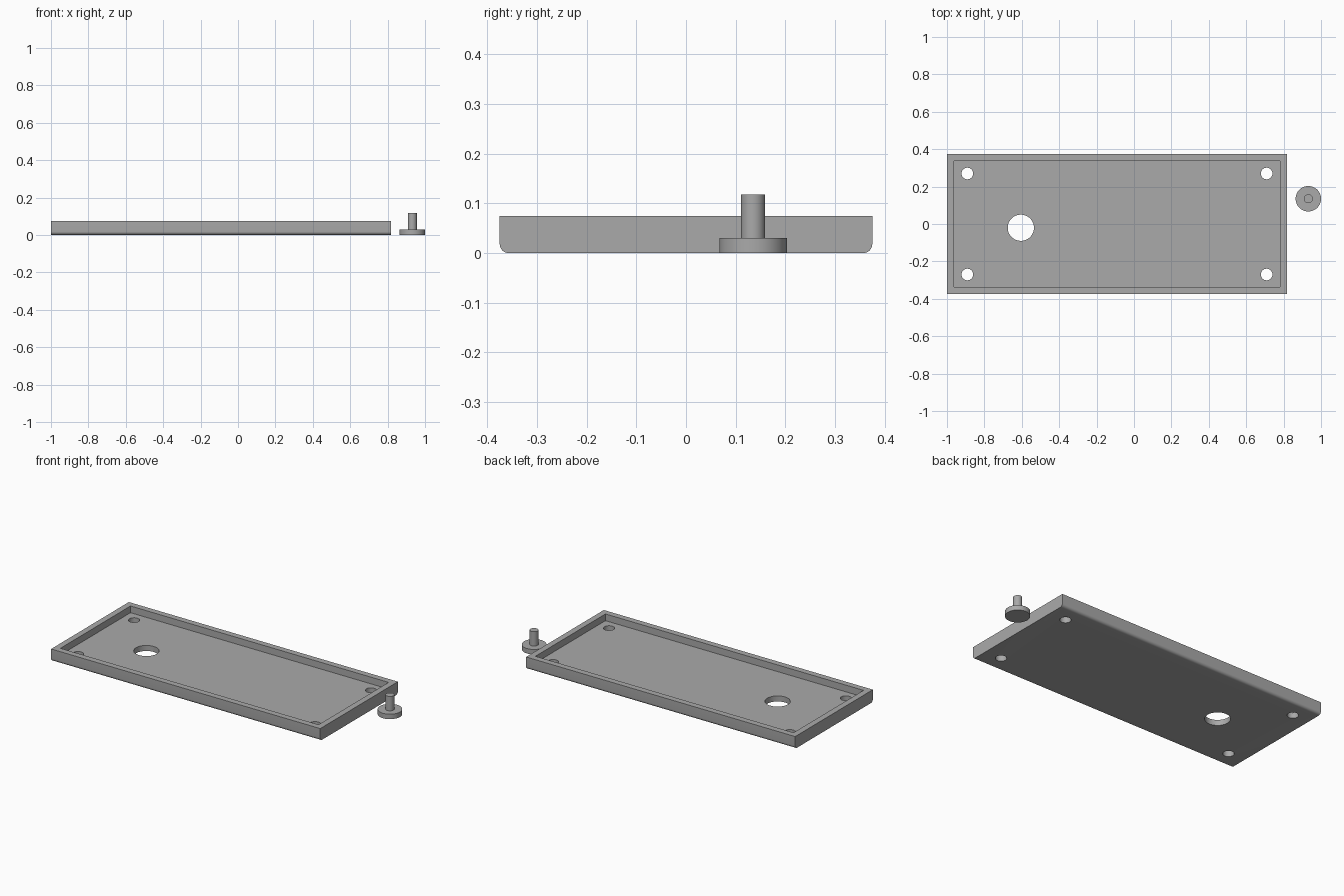
import bpy
import math

cube = bpy.data.objects.get("Cube")
if cube:
    bpy.data.objects.remove(cube, do_unlink=True)

grey = bpy.data.materials.new("plain grey")
grey.use_nodes = True
grey.diffuse_color = (0.4, 0.4, 0.4, 1)
grey.node_tree.nodes["Principled BSDF"].inputs["Base Color"].default_value = (0.4, 0.4, 0.4, 1)

LEFT, RIGHT, HALF_WIDTH, HEIGHT = -1.0, 0.818, 0.375, 0.075
WALL, FLOOR, ROUND = 0.037, 0.034, 0.018
MIDDLE = (LEFT + RIGHT) / 2


def activate(obj):
    bpy.ops.object.select_all(action="DESELECT")
    obj.select_set(True)
    bpy.context.view_layer.objects.active = obj


def extrude_along_x(name, profile, x0, x1):
    n = len(profile)
    verts = [(x, y, z) for x in (x0, x1) for y, z in profile]
    faces = [tuple(range(n))[::-1], tuple(range(n, 2 * n))]
    faces += [(i, (i + 1) % n, n + (i + 1) % n, n + i) for i in range(n)]
    mesh = bpy.data.meshes.new(name)
    mesh.from_pydata(verts, [], faces)
    obj = bpy.data.objects.new(name, mesh)
    bpy.context.collection.objects.link(obj)
    return obj


def cylinder(name, x, y, z0, z1, radius):
    bpy.ops.mesh.primitive_cylinder_add(
        vertices=64, radius=radius, depth=z1 - z0, location=(x, y, (z0 + z1) / 2))
    bpy.context.object.name = name
    return bpy.context.object


def cut(target, cutter):
    cutter.hide_render = True
    mod = target.modifiers.new("cut", "BOOLEAN")
    mod.operation = "DIFFERENCE"
    mod.solver = "EXACT"
    mod.object = cutter
    activate(target)
    bpy.ops.object.modifier_apply(modifier=mod.name)
    bpy.data.objects.remove(cutter, do_unlink=True)


def finish(obj):
    obj.data.materials.clear()
    obj.data.materials.append(grey)
    activate(obj)
    bpy.ops.object.shade_smooth_by_angle(angle=math.radians(30))


# Tray body: long bottom edges are rounded, ends are square
arc = [math.radians(90 * i / 8) for i in range(9)]
half = [(HALF_WIDTH - ROUND + ROUND * math.sin(a), ROUND - ROUND * math.cos(a)) for a in arc]
half.append((HALF_WIDTH, HEIGHT))
tray = extrude_along_x("tray", half + [(-y, z) for y, z in reversed(half)], LEFT, RIGHT)

# Recess inside the rim
inner = HALF_WIDTH - WALL
pocket = [(-inner, FLOOR), (inner, FLOOR), (inner, 0.2), (-inner, 0.2)]
cut(tray, extrude_along_x("recess_cutter", pocket, LEFT + WALL, RIGHT - WALL))

# Corner screw holes and the large hole
for sx in (-1, 1):
    for sy in (-1, 1):
        cut(tray, cylinder("screw_cutter", MIDDLE + sx * 0.8, sy * 0.27, -0.1, 0.2, 0.031))
cut(tray, cylinder("large_hole_cutter", -0.605, -0.02, -0.1, 0.2, 0.07))
finish(tray)

# Loose button beside the tray
finish(cylinder("button_cap", 0.932, 0.135, 0, 0.03, 0.068))
finish(cylinder("button_stem", 0.932, 0.135, 0.03, 0.118, 0.024))
